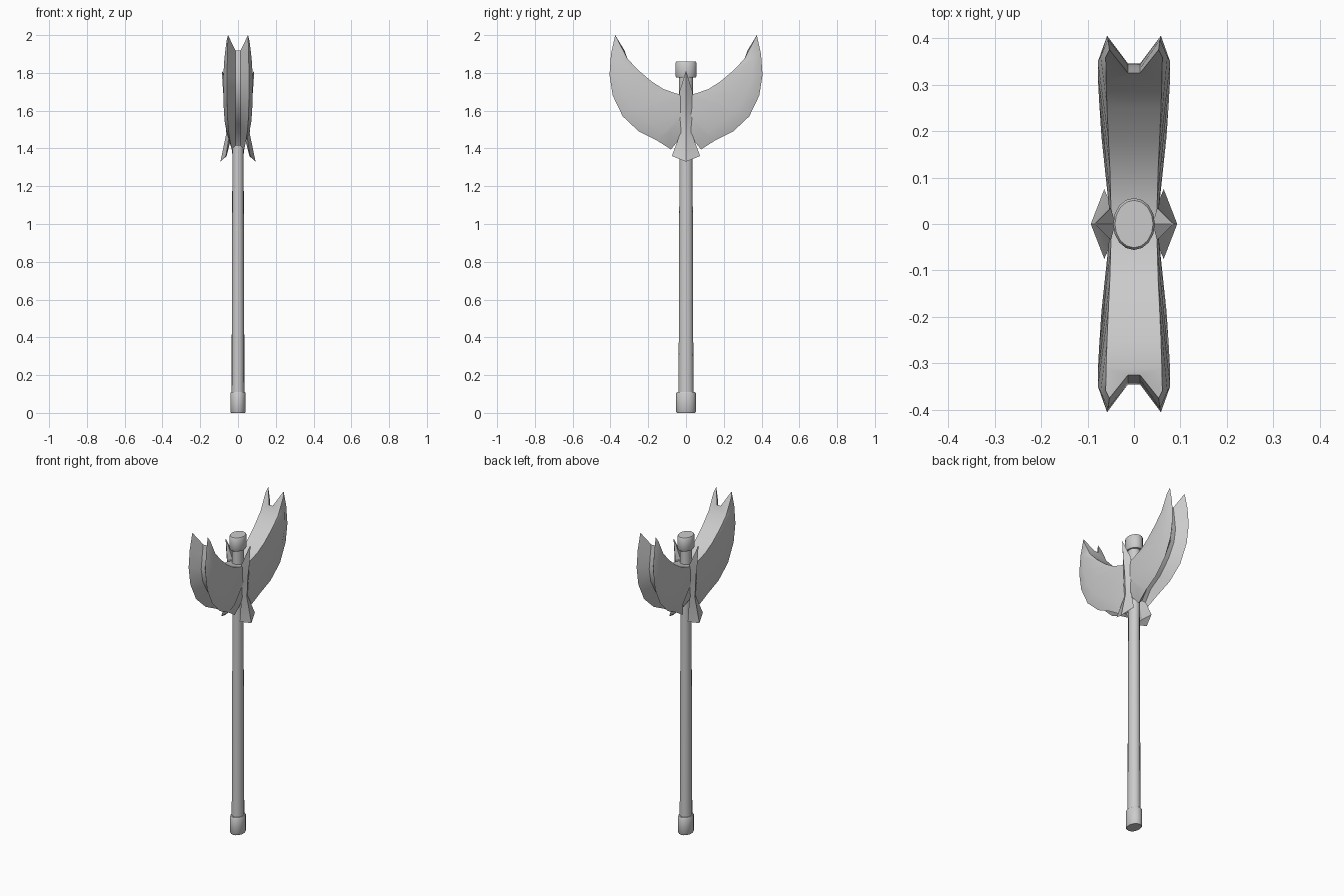
import bpy, math

if "Cube" in bpy.data.objects:
    bpy.data.objects.remove(bpy.data.objects["Cube"])


def make(name, verts, faces, angle=35):
    me = bpy.data.meshes.new(name)
    me.from_pydata(verts, [], faces)
    ob = bpy.data.objects.new(name, me)
    bpy.context.collection.objects.link(ob)
    bpy.ops.object.select_all(action='DESELECT')
    ob.select_set(True)
    bpy.context.view_layer.objects.active = ob
    bpy.ops.object.mode_set(mode='EDIT')
    bpy.ops.mesh.select_all(action='SELECT')
    bpy.ops.mesh.normals_make_consistent(inside=False)
    bpy.ops.object.mode_set(mode='OBJECT')
    bpy.ops.object.shade_smooth_by_angle(angle=math.radians(angle))
    return ob


def bridge(rings, n):
    return [(r * n + k, r * n + (k + 1) % n, (r + 1) * n + (k + 1) % n, (r + 1) * n + k)
            for r in range(rings - 1) for k in range(n)]


# Oval turned parts: rows of (z, x radius, y radius)
def oval(name, rows, n=16):
    verts = [(a * math.cos(2 * math.pi * k / n), b * math.sin(2 * math.pi * k / n), z)
             for z, a, b in rows for k in range(n)]
    last = (len(rows) - 1) * n
    faces = bridge(len(rows), n) + [tuple(range(n)), tuple(range(last, last + n))]
    return make(name, verts, faces)


oval("handle", [(0.05, .034, .04), (0.45, .033, .038), (1.3, .03, .035), (1.8, .033, .038)])
oval("pommel", [(0, .037, .048), (.006, .041, .052), (.104, .041, .052), (.11, .038, .048)])
oval("top_cap", [(1.775, .041, .051), (1.782, .045, .056), (1.853, .045, .056), (1.86, .041, .051)])

# Blade stations: inner (y, z, x), bulge x, outer rim (y, z, x), groove (y, z)
stations = [
    ((.31, 1.875, .06), .061, (.375, 2.0, .053), (.325, 1.918)),
    ((.25, 1.812, .058), .072, (.397, 1.90, .056), (.335, 1.85)),
    ((.18, 1.753, .055), .078, (.405, 1.79, .058), (.345, 1.77)),
    ((.12, 1.715, .052), .078, (.388, 1.68, .058), (.33, 1.69)),
    ((.05, 1.69, .05), .075, (.335, 1.57, .056), (.285, 1.61)),
    ((0, 1.685, .05), .07, (.25, 1.49, .05), (.21, 1.53)),
    ((0, 1.60, .05), .06, (.155, 1.443, .043), (.13, 1.48)),
    ((0, 1.49, .048), .048, (.08, 1.395, .033), (.083, 1.415)),
]


def blade(name, side):
    verts = []
    for j, (i, bx, o, g) in enumerate(stations):
        t = .75
        b = (i[0] + t * (o[0] - i[0]), i[1] + t * (o[1] - i[1]), bx)
        if j == len(stations) - 1:      # notch beside the handle
            b = (.092, 1.487, bx)
        half = [i, b, o, (g[0], g[1], .013)]
        verts += [(-x, side * y, z) for y, z, x in half]
        verts += [(x, side * y, z) for y, z, x in reversed(half)]
    faces = bridge(len(stations), 8)
    for s in (0, (len(stations) - 1) * 8):
        faces += [tuple(s + k for k in q) for q in ((0, 1, 2, 3), (4, 5, 6, 7), (0, 3, 4, 7))]
    return make(name, verts, faces)


blade("blade_right", 1)
blade("blade_left", -1)

# Ridged side spikes: (z, half width, back x, edge x, ridge x, ridge z)
rows = [
    (1.805, .002, .08, .083, .086, 1.81),
    (1.70, .035, .04, .05, .079, 1.70),
    (1.60, .035, .04, .05, .068, 1.61),
    (1.48, .03, .03, .045, .062, 1.48),
    (1.36, .075, .06, .064, .093, 1.33),
]
for name, s in (("spike_right", 1), ("spike_left", -1)):
    verts = []
    for z, w, xb, xe, xr, zr in rows:
        verts += [(s * xb, 0, z), (s * xe, -w, z), (s * xr, 0, zr), (s * xe, w, z)]
    e = (len(rows) - 1) * 4
    faces = bridge(len(rows), 4) + [(0, 1, 2, 3), (e, e + 1, e + 2), (e, e + 2, e + 3)]
    make(name, verts, faces, 20)
